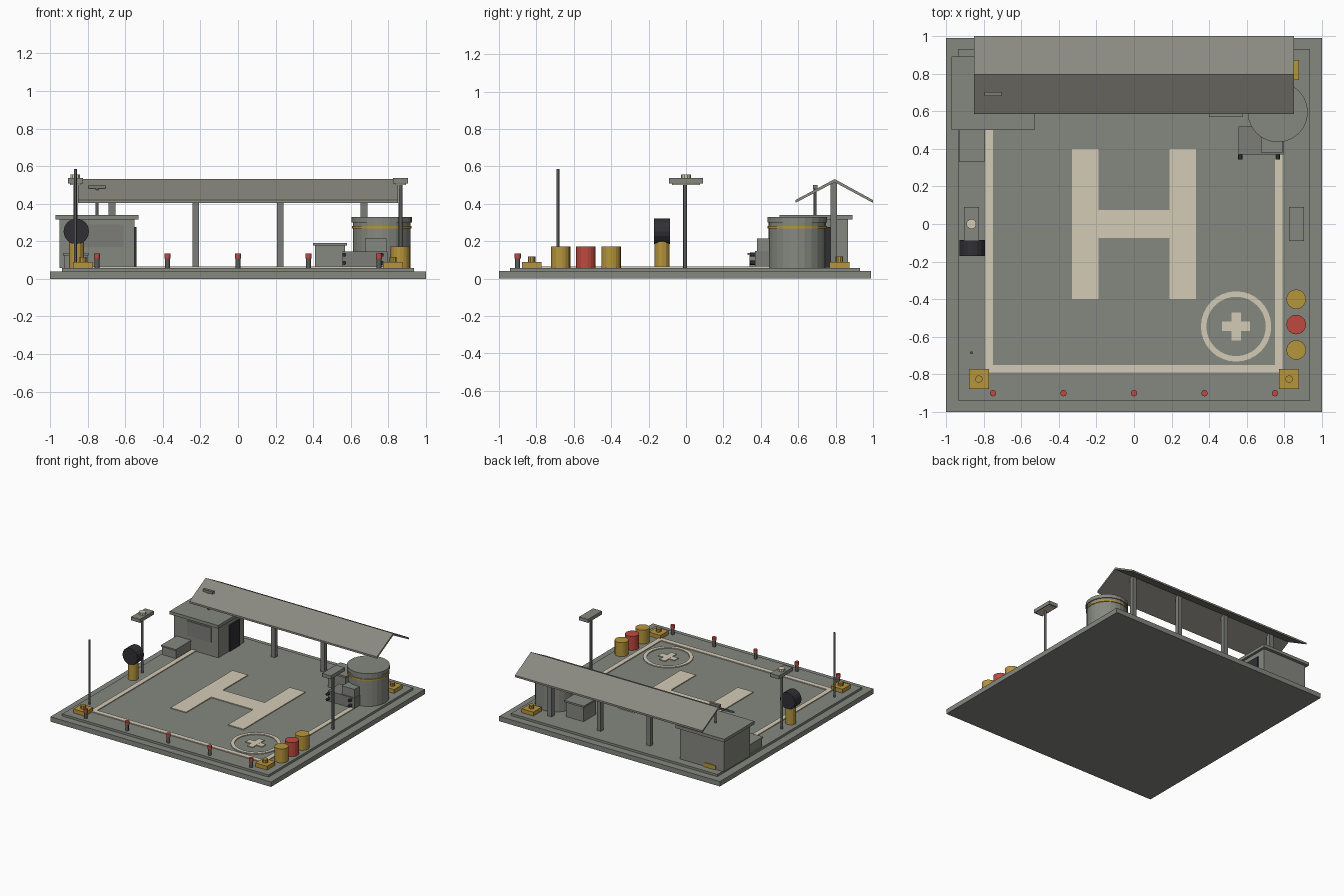
import bpy, bmesh, math
from mathutils import Vector

if "Cube" in bpy.data.objects:
    bpy.data.objects.remove(bpy.data.objects["Cube"])


def mat(name, r, g, b):
    m = bpy.data.materials.new(name)
    m.diffuse_color = (r, g, b, 1)
    m.use_nodes = True
    m.node_tree.nodes["Principled BSDF"].inputs["Base Color"].default_value = m.diffuse_color
    return m


CONCRETE = mat("concrete grey", .235, .245, .215)
ROOF = mat("roof grey", .26, .255, .22)
STEEL = mat("steel grey", .20, .205, .19)
POLE = mat("dark steel", .10, .105, .10)
CREAM = mat("cream paint", .66, .60, .47)
YELLOW = mat("ochre yellow", .47, .30, .045)
RED = mat("signal red", .52, .068, .05)
DARK = mat("charcoal", .03, .03, .036)


def finish(name, bm, m):
    me = bpy.data.meshes.new(name)
    bmesh.ops.recalc_face_normals(bm, faces=bm.faces)
    bm.to_mesh(me)
    bm.free()
    me.materials.append(m)
    ob = bpy.data.objects.new(name, me)
    bpy.context.collection.objects.link(ob)
    return ob


def box(name, x0, x1, y0, y1, z0, z1, m):
    bm = bmesh.new()
    bmesh.ops.create_cube(bm, size=1)
    for v in bm.verts:
        v.co = Vector(((x0 + x1) / 2 + v.co.x * (x1 - x0),
                       (y0 + y1) / 2 + v.co.y * (y1 - y0),
                       (z0 + z1) / 2 + v.co.z * (z1 - z0)))
    return finish(name, bm, m)


def cyl(name, x, y, z0, z1, r, m, n=16):
    bm = bmesh.new()
    bmesh.ops.create_cone(bm, cap_ends=True, segments=n, radius1=r, radius2=r, depth=z1 - z0)
    bmesh.ops.translate(bm, verts=bm.verts, vec=(x, y, (z0 + z1) / 2))
    return finish(name, bm, m)


def cyl_y(name, x, z, y0, y1, r, m, n=16):
    ob = cyl(name, 0, 0, -(y1 - y0) / 2, (y1 - y0) / 2, r, m, n)
    ob.rotation_euler.x = math.pi / 2
    ob.location = (x, (y0 + y1) / 2, z)
    return ob


def ring(name, x, y, z0, z1, r0, r1, m, n=32):
    # square section swept around a circle
    bm = bmesh.new()
    loops = []
    for i in range(n):
        a = 2 * math.pi * i / n
        loops.append([bm.verts.new((x + r * math.cos(a), y + r * math.sin(a), z))
                      for r, z in ((r0, z0), (r1, z0), (r1, z1), (r0, z1))])
    for i in range(n):
        a, b = loops[i], loops[(i + 1) % n]
        for k in range(4):
            bm.faces.new((a[k], b[k], b[(k + 1) % 4], a[(k + 1) % 4]))
    return finish(name, bm, m)


# stepped base
box("base_slab", -1, 1, -1, .99, 0, .04, CONCRETE)
box("landing_deck", -.935, .935, -.94, .93, .04, .058, CONCRETE)

# painted markings
PZ0, PZ1 = .058, .065
for s, side in ((-1, "left"), (1, "right")):
    a, b = sorted((s * .75, s * .79))
    box(side + "_border_stripe", a, b, -.79, .55, PZ0, PZ1, CREAM)
    a, b = sorted((s * .19, s * .33))
    box(side + "_pad_bar", a, b, -.40, .40, PZ0, PZ1, CREAM)
box("front_border_stripe", -.75, .75, -.79, -.75, PZ0, PZ1, CREAM)
box("pad_crossbar", -.19, .19, -.075, .075, PZ0, PZ1, CREAM)
ring("marker_ring", .543, -.545, PZ0, PZ1, .158, .187, CREAM)
box("marker_plus_wide", .468, .618, -.57, -.52, PZ0, PZ1, CREAM)
box("marker_plus_tall", .518, .568, -.62, -.47, PZ0, PZ1 + .0005, CREAM)

# canopy: folded roof sheet on posts
bm = bmesh.new()
prof = [(.585, .405), (.795, .515), (1.0, .405), (1.0, .42), (.795, .532), (.585, .42)]
ends = [[bm.verts.new((x, y, z)) for y, z in prof] for x in (-.85, .85)]
for i in range(6):
    j = (i + 1) % 6
    bm.faces.new((ends[0][i], ends[0][j], ends[1][j], ends[1][i]))
for e in ends:
    bm.faces.new((e[0], e[1], e[4], e[5]))
    bm.faces.new((e[1], e[2], e[3], e[4]))
finish("canopy_roof", bm, ROOF)
for x in (-.67, -.225, .225, .67):
    box("canopy_post", x - .018, x + .018, .772, .808, .058, .515, STEEL)

# control hut
box("hut_body", -.95, -.55, .53, .865, .058, .315, CONCRETE)
box("hut_roof", -.97, -.53, .50, .89, .315, .34, CONCRETE)
box("hut_window_panel", -.83, -.61, .523, .53, .17, .29, STEEL)
box("hut_door", -.55, -.541, .67, .80, .06, .275, DARK)
cyl("hut_aerial_mast", -.75, .69, .34, .49, .008, POLE, 8)
box("hut_aerial_head", -.795, -.705, .68, .703, .48, .50, STEEL)
box("hut_locker", -.925, -.80, .34, .53, .058, .125, CONCRETE)
box("hut_locker_lid", -.93, -.795, .33, .53, .125, .137, CONCRETE)

# storage tank with coloured band
cyl("tank_body", .765, .595, .058, .315, .153, CONCRETE, 24)
cyl("tank_lid", .765, .595, .30, .33, .16, CONCRETE, 24)
ring("tank_band", .765, .595, .268, .282, .15, .159, YELLOW, 24)

# pump unit beside the tank
box("pump_base", .555, .795, .37, .52, .062, .147, STEEL)
box("pump_housing", .675, .79, .38, .52, .147, .215, CONCRETE)
for x in (.565, .765):
    for z in (.085, .128):
        cyl_y("pump_knob", x, z, .342, .37, .011, DARK, 8)

# supply crate under the canopy
box("crate_body", .41, .57, .58, .74, .058, .178, CONCRETE)
box("crate_lid", .40, .58, .57, .75, .178, .192, CONCRETE)

# lamp posts on both sides
for x in (-.865, .865):
    cyl("lamp_pole", x, -.005, .058, .505, .010, POLE, 8)
    box("lamp_head", x - .04, x + .04, -.09, .09, .508, .537, CONCRETE)
    box("lamp_lens", x - .03, x + .03, -.075, .075, .50, .508, CREAM)
cyl("lamp_beacon", -.865, 0, .537, .556, .027, CREAM, 10)

# tall whip mast
cyl("whip_mast", -.865, -.685, .058, .585, .008, POLE, 8)

# searchlight on a drum
cyl("searchlight_stand", -.86, -.128, .058, .205, .04, YELLOW, 12)
cyl_y("searchlight_drum", -.86, .253, -.17, -.085, .068, DARK, 16)

# fuel barrels
for y, m in ((-.40, YELLOW), (-.535, RED), (-.67, YELLOW)):
    cyl("fuel_barrel", .863, y, .05, .172, .052, m, 18)

# corner tie-down blocks
for x, y in ((-.825, -.825), (.825, -.825), (.825, .82), (-.825, .82)):
    box("corner_block", x - .053, x + .053, y - .053, y + .053, .058, .09, YELLOW)
    cyl("corner_cap", x, y, .09, .117, .02, YELLOW, 10)

# front edge lights
for i in range(5):
    x = -.75 + .375 * i
    cyl("edge_light_post", x, -.9, .05, .108, .013, POLE, 8)
    cyl("edge_light_lens", x, -.9, .108, .134, .017, RED, 10)

# smooth the round parts while keeping their rims sharp
for ob in bpy.data.objects:
    if any(k in ob.name for k in ("pole", "mast", "edge_light", "knob")):
        for p in ob.data.polygons:
            p.use_smooth = len(p.vertices) == 4
